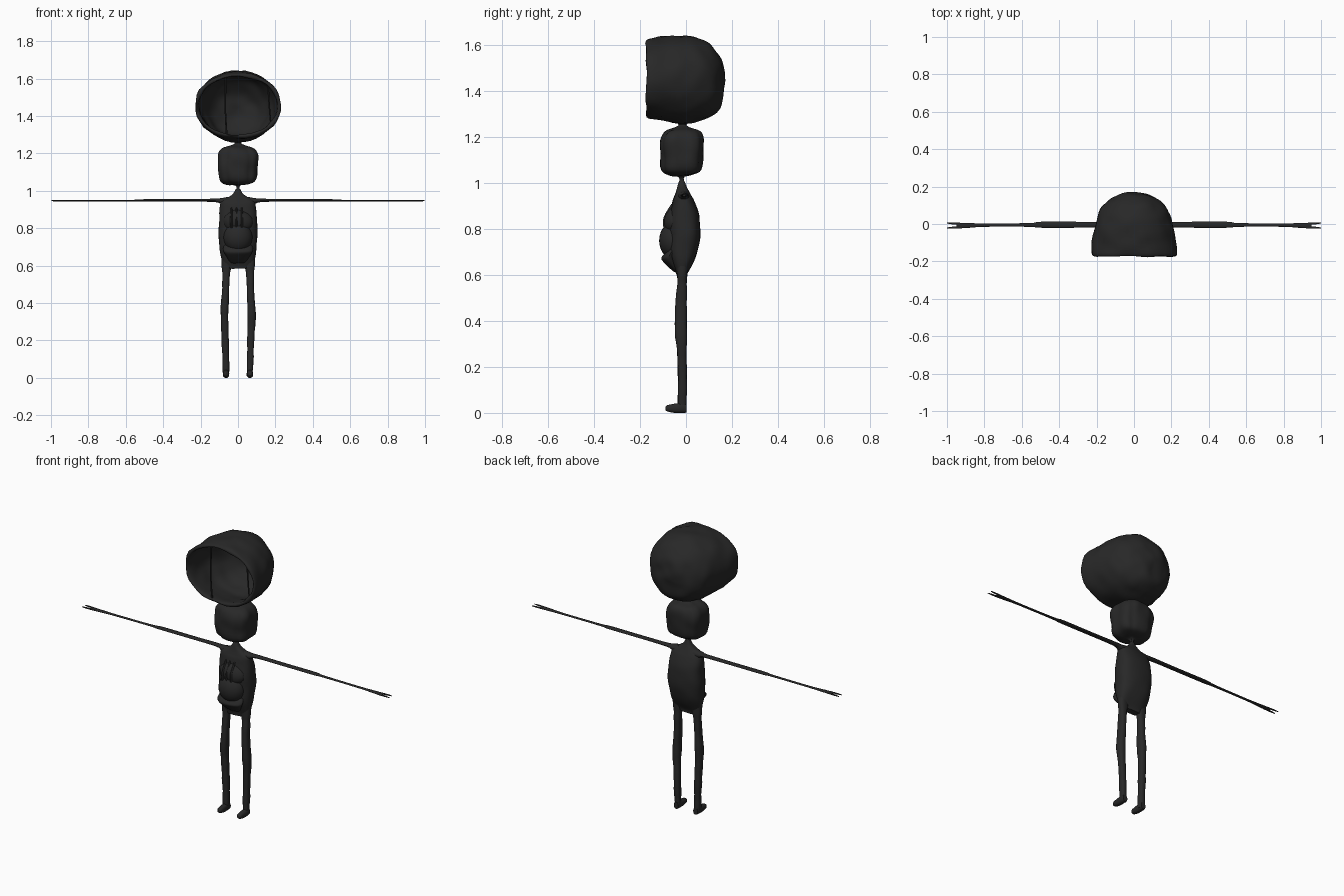
import bpy, bmesh, math
from mathutils import Vector, noise

cube = bpy.data.objects.get("Cube")
if cube:
    bpy.data.objects.remove(cube)

charcoal = bpy.data.materials.new("charcoal")
charcoal.use_nodes = True
shade = (0.021, 0.021, 0.021, 1)
charcoal.diffuse_color = shade
charcoal.node_tree.nodes["Principled BSDF"].inputs["Base Color"].default_value = shade


def finish(name, bm, rough):
    """Turn a bmesh into a smooth, slightly lumpy object."""
    bmesh.ops.recalc_face_normals(bm, faces=bm.faces)
    bm.normal_update()
    moves = [(v, v.normal * rough * noise.noise(v.co * 14)) for v in bm.verts]
    for v, offset in moves:
        v.co += offset
    mesh = bpy.data.meshes.new(name)
    bm.to_mesh(mesh)
    bm.free()
    mesh.materials.append(charcoal)
    obj = bpy.data.objects.new(name, mesh)
    bpy.context.collection.objects.link(obj)
    bpy.ops.object.select_all(action="DESELECT")
    obj.select_set(True)
    bpy.context.view_layer.objects.active = obj
    bpy.ops.object.shade_smooth_by_angle(angle=math.radians(45))
    return obj


def smooth_rings(rings, steps):
    """Pass a soft curve through the given cross-sections."""
    out = []
    for i in range(len(rings) - 1):
        a, b = rings[max(i - 1, 0)], rings[i]
        c, d = rings[i + 1], rings[min(i + 2, len(rings) - 1)]
        for s in range(steps):
            t = s / steps
            out.append([q + t / 2 * (r - p + t * (2 * p - 5 * q + 4 * r - s4
                        + t * (3 * (q - r) + s4 - p)))
                        for p, q, r, s4 in zip(a, b, c, d)])
    return out + [list(rings[-1])]


def loft(name, axis, rings, side=1, power=2, sides=20, steps=4, lobes=0, rough=0):
    """Rings hold: position on axis, two centre and two radius values."""
    bm = bmesh.new()
    loops = []
    for along, c1, c2, r1, r2 in smooth_rings(rings, steps):
        loop = []
        for k in range(sides):
            a = math.tau * k / sides
            c, s = math.cos(a), math.sin(a)
            f = 1 - lobes * abs(math.cos(3 * a)) ** 6
            p = [c1 + f * r1 * math.copysign(abs(c) ** (2 / power), c),
                 c2 + f * r2 * math.copysign(abs(s) ** (2 / power), s)]
            p.insert("xyz".index(axis), along)
            loop.append(bm.verts.new((p[0] * side, p[1], p[2])))
        loops.append(loop)
    for low, high in zip(loops, loops[1:]):
        for k in range(sides):
            n = (k + 1) % sides
            bm.faces.new((low[k], low[n], high[n], high[k]))
    bm.faces.new(loops[0])
    bm.faces.new(loops[-1])
    return finish(name, bm, rough)


def ball(name, centre, size, rough=0.0):
    bm = bmesh.new()
    bmesh.ops.create_uvsphere(bm, u_segments=24, v_segments=14, radius=1)
    for v in bm.verts:
        v.co = Vector(a * b for a, b in zip(v.co, size)) + Vector(centre)
    return finish(name, bm, rough)


# Hollow hood: outer shell from the open rim to the rounded back
outer = [(-.165, 0, 1.455, .23, .173), (-.1, 0, 1.455, .225, .182),
         (-.02, 0, 1.452, .21, .192), (.05, 0, 1.45, .19, .182),
         (.1, 0, 1.445, .165, .16), (.14, 0, 1.44, .12, .12),
         (.16, 0, 1.44, .07, .075), (.167, 0, 1.44, .01, .01)]
# The cavity follows the shell a little way inside it
inner = [(y - (.025 if y > 0 else 0), x, z, max(a - .018, .004), max(b - .018, .004))
         for y, x, z, a, b in reversed(outer)]
loft("hood", "y", inner + outer, power=2.1, sides=40, rough=.009)

# Thin cords hanging across the opening
loft("long_cord", "z", [(1.29, -.06, -.155, .005, .005), (1.45, -.068, -.157, .004, .004),
                        (1.62, -.065, -.155, .006, .006)], sides=8)
loft("short_cord", "z", [(1.36, .175, -.145, .004, .004), (1.47, .166, -.145, .004, .004),
                         (1.58, .16, -.145, .005, .005)], sides=8)

# Lumpy head with creases, pinched into thin necks above and below
loft("head", "z", [(1.0, 0, -.018, .012, .012), (1.025, 0, -.018, .014, .015),
                   (1.035, 0, -.018, .06, .05), (1.06, 0, -.018, .098, .085),
                   (1.13, 0, -.018, .108, .094), (1.19, 0, -.016, .11, .093),
                   (1.225, 0, -.015, .085, .075), (1.24, 0, -.015, .04, .035),
                   (1.255, 0, -.015, .016, .016), (1.275, 0, -.015, .04, .04)],
     power=2.9, sides=48, lobes=.06, rough=.008)

# Torso from hips to neck
loft("torso", "z", [(.585, 0, -.018, .055, .018), (.605, 0, -.018, .08, .022),
                    (.65, 0, -.015, .092, .045), (.7, 0, -.012, .1, .062),
                    (.78, 0, -.006, .105, .068), (.86, 0, -.007, .1, .064),
                    (.92, 0, -.012, .096, .048), (.945, 0, -.014, .09, .037),
                    (.965, 0, -.016, .055, .028), (.985, 0, -.018, .026, .02),
                    (1.01, 0, -.018, .012, .012)],
     power=2.6, sides=32, rough=.004)

# Round belly, its hanging pouch and the folds on the chest
ball("belly", (0, -.055, .75), (.078, .062, .08))
loft("belly_pouch", "z", [(.615, 0, -.035, .04, .015), (.645, 0, -.06, .06, .028),
                          (.67, 0, -.075, .075, .033), (.69, 0, -.07, .08, .026),
                          (.72, 0, -.05, .07, .02)], rough=.004)
ball("chest", (0, -.045, .835), (.08, .05, .07), .006)
for x in (-.035, -.008, .02):
    loft("chest_fold", "z", [(.8, x, -.09, .006, .008), (.85, x, -.088, .007, .01),
                             (.91, x, -.058, .004, .006)], sides=8)

for side, label in ((1, "left"), (-1, "right")):
    # Long thin leg with a swelling at the knee
    loft(label + "_leg", "z", [(.01, .063, -.016, .017, .019), (.15, .067, -.016, .018, .019),
                               (.28, .071, -.018, .02, .021), (.36, .073, -.022, .021, .026),
                               (.48, .066, -.021, .02, .025), (.56, .064, -.017, .021, .02),
                               (.6, .062, -.016, .027, .021), (.65, .06, -.016, .03, .025)],
         side, power=2.5, rough=.004)
    # Pointed foot
    loft(label + "_foot", "y", [(-.09, .064, .02, .006, .007), (-.08, .064, .02, .014, .014),
                                (-.05, .064, .02, .017, .02), (-.015, .064, .022, .017, .022),
                                (.003, .063, .02, .014, .019)], side, power=2.4)
    # Flat straight arm, wider above the elbow
    loft(label + "_arm", "x", [(.05, -.012, .94, .027, .028), (.09, -.01, .945, .022, .016),
                               (.13, -.004, .949, .016, .009), (.3, -.004, .949, .016, .006),
                               (.5, -.004, .949, .016, .006), (.56, -.005, .948, .01, .004),
                               (.8, -.006, .947, .009, .004), (.9, -.008, .947, .014, .005),
                               (.95, -.008, .947, .015, .004)], side, sides=12)
    # Two spread fingers
    for part, y, spread in (("finger", -.018, -.003), ("thumb", .001, .004)):
        loft(label + "_" + part, "x", [(.92, y, .947, .005, .004),
                                       (.97, y + spread / 2, .947, .005, .004),
                                       (1, y + spread, .947, .002, .002)], side, sides=8)
